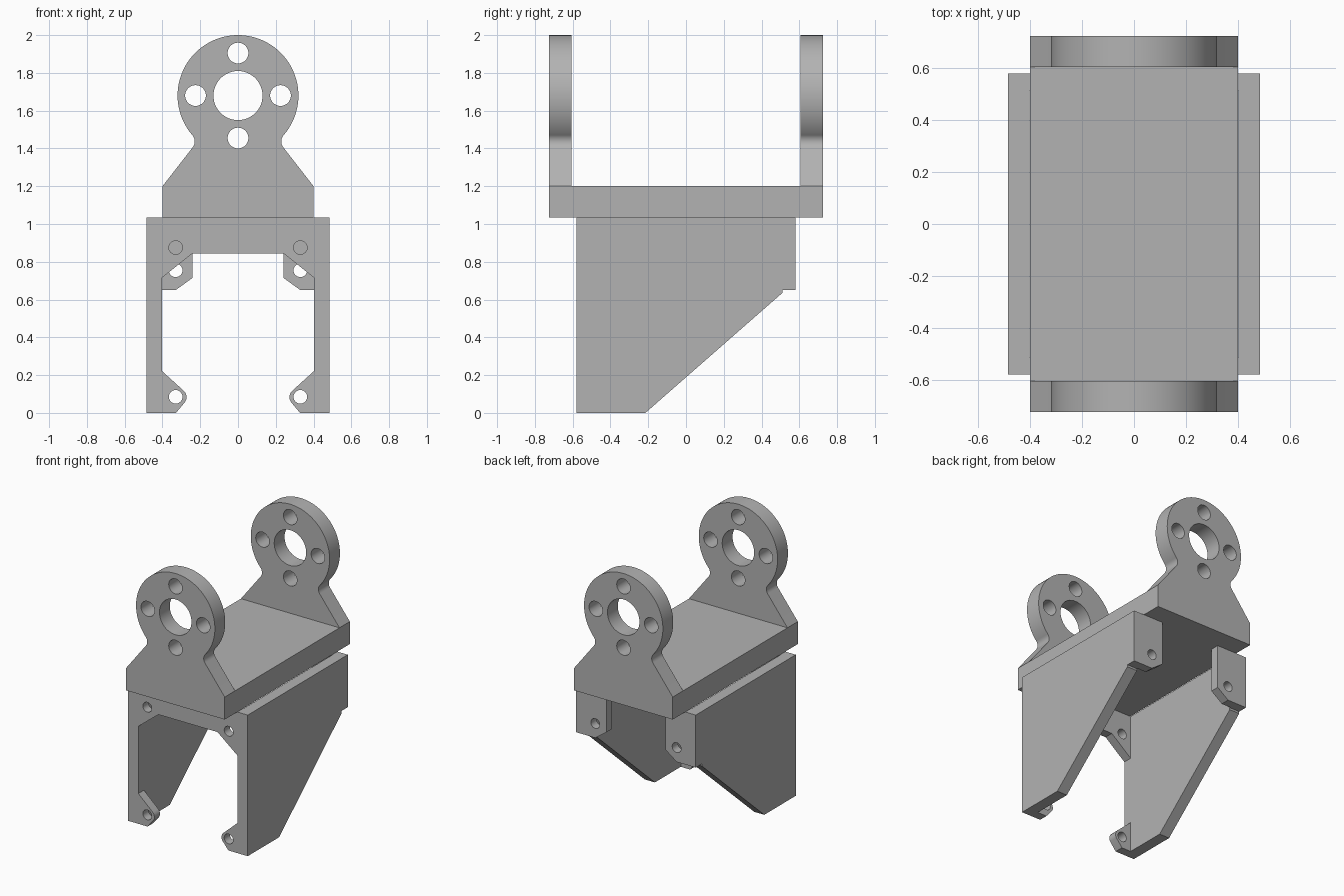
import bpy, bmesh
from math import sin, cos, pi, radians
from mathutils import Vector

cube = bpy.data.objects.get("Cube")
if cube:
    bpy.data.objects.remove(cube, do_unlink=True)

GREY = (0.45, 0.45, 0.45, 1)
grey = bpy.data.materials.new("plain_grey")
grey.use_nodes = True
grey.diffuse_color = GREY
grey.node_tree.nodes["Principled BSDF"].inputs["Base Color"].default_value = GREY


def arc(cx, cz, r, start, end, steps):
    """Points on an arc, angles in degrees, both ends included."""
    angles = [radians(start + (end - start) * i / steps) for i in range(steps + 1)]
    return [(cx + r * cos(a), cz + r * sin(a)) for a in angles]


def circle(cx, cz, r, steps=32):
    return arc(cx, cz, r, 0, 360, steps)[:-1]


def mirrored(half):
    """Close a right-hand outline by mirroring it across x = 0."""
    return half + [(-x, z) for x, z in reversed(half) if abs(x) > 1e-5]


def flip(loop):
    return [(-x, z) for x, z in loop]


def plate(name, outline, holes, start, end, axis="y"):
    """Extrude a profile with holes along y (profile xz) or x (profile yz)."""
    bm = bmesh.new()
    for loop in [outline] + holes:
        vs = [bm.verts.new((u, start, v) if axis == "y" else (start, u, v)) for u, v in loop]
        for a, b in zip(vs, vs[1:] + vs[:1]):
            bm.edges.new((a, b))
    bmesh.ops.triangle_fill(bm, edges=bm.edges[:], use_beauty=True)
    grown = bmesh.ops.extrude_face_region(bm, geom=bm.faces[:], use_keep_orig=True)
    move = Vector((0, end - start, 0)) if axis == "y" else Vector((end - start, 0, 0))
    moved = [g for g in grown["geom"] if isinstance(g, bmesh.types.BMVert)]
    bmesh.ops.translate(bm, verts=moved, vec=move)
    bmesh.ops.recalc_face_normals(bm, faces=bm.faces[:])
    mesh = bpy.data.meshes.new(name)
    bm.to_mesh(mesh)
    bm.free()
    mesh.materials.append(grey)
    obj = bpy.data.objects.new(name, mesh)
    bpy.context.collection.objects.link(obj)
    bpy.ops.object.select_all(action="DESELECT")
    obj.select_set(True)
    bpy.context.view_layer.objects.active = obj
    bpy.ops.object.shade_smooth_by_angle(angle=radians(30))
    return obj


DECK, TOP, HUB = 1.035, 1.2, 1.68
IN, OUT = 0.403, 0.485
FRONT, BACK, THICK = -0.58, 0.58, 0.065

# Upright ears: flared foot, filleted neck, round hub with a bore and four bolt holes
ear = mirrored([(0.4, DECK), (0.4, TOP)]
               + arc(0.279, 1.437, 0.05, 218.7, 139, 8)
               + arc(0, HUB, 0.32, -41, 90, 32))
bolts = [circle(0.225 * cos(i * pi / 2), HUB + 0.225 * sin(i * pi / 2), 0.055) for i in range(4)]
bore = circle(0, HUB, 0.13, 48)
plate("front_ear", ear, [bore] + bolts, -0.725, -0.605)
plate("back_ear", ear, [bore] + bolts, 0.605, 0.725)

# Deck between the ears
deck = [(-0.4, DECK), (0.4, DECK), (0.4, TOP), (-0.4, TOP)]
plate("deck", deck, [], -0.605, 0.605)

# Side walls with a sloped rear edge
wall = [(FRONT, 0), (-0.215, 0), (0.51, 0.635), (0.51, 0.65),
        (BACK, 0.65), (BACK, DECK), (FRONT, DECK)]
plate("left_wall", wall, [], IN, OUT, "x")
plate("right_wall", wall, [], -OUT, -IN, "x")

# Front crossbar with braced corners
bar = mirrored([(0.24, 0.845), (IN, 0.715), (IN, DECK)])
bar_hole = circle(0.33, 0.875, 0.036)
plate("front_crossbar", bar, [bar_hole, flip(bar_hole)], FRONT, FRONT + THICK)

# Front lower lugs and rear tabs, one of each per side
lug = [(IN, 0), (0.328, 0), (0.28, 0.058), (0.273, 0.072), (0.272, 0.088),
       (0.277, 0.104), (0.287, 0.117), (IN, 0.222)]
tab = [(IN, 0.65), (0.33, 0.65), (0.24, 0.715), (0.24, DECK), (IN, DECK)]
lug_hole, tab_hole = circle(0.33, 0.085, 0.036), circle(0.33, 0.755, 0.036)
for side, shape in (("left", list), ("right", flip)):
    plate(side + "_front_lug", shape(lug), [shape(lug_hole)], FRONT, FRONT + THICK)
    plate(side + "_rear_tab", shape(tab), [shape(tab_hole)], BACK - THICK, BACK)
